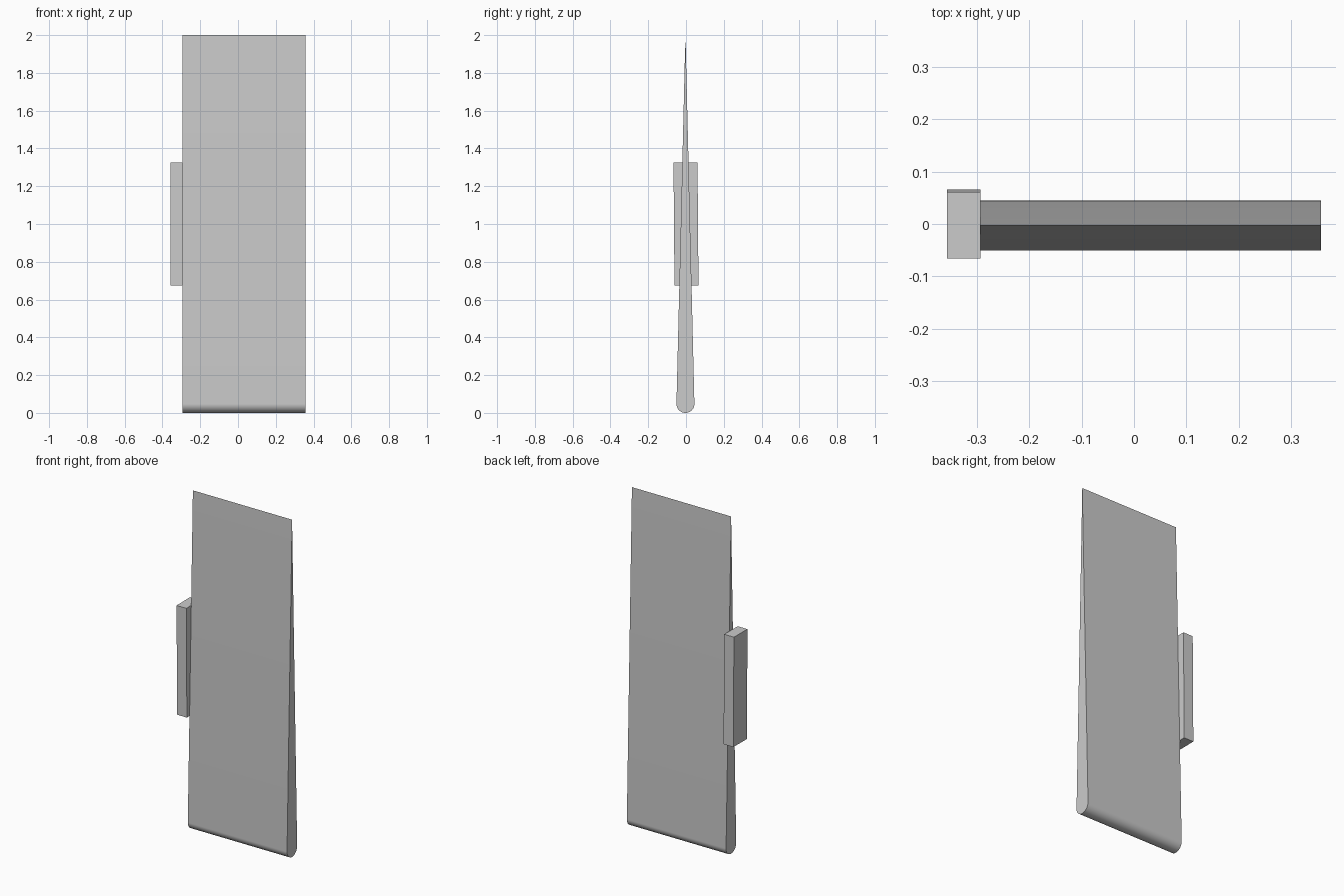
import bpy, bmesh, math
from mathutils import Matrix

cube = bpy.data.objects.get("Cube")
if cube:
    bpy.data.objects.remove(cube, do_unlink=True)

# Plain grey for every part
grey = bpy.data.materials.new("grey")
grey.use_nodes = True
colour = (0.6, 0.6, 0.6, 1)
grey.diffuse_color = colour
grey.node_tree.nodes["Principled BSDF"].inputs["Base Color"].default_value = colour


def add_object(name, bm):
    bmesh.ops.recalc_face_normals(bm, faces=bm.faces)
    mesh = bpy.data.meshes.new(name)
    bm.to_mesh(mesh)
    bm.free()
    mesh.materials.append(grey)
    obj = bpy.data.objects.new(name, mesh)
    bpy.context.collection.objects.link(obj)
    return obj


# Flap: a rounded lower edge tapering to a sharp upper edge
radius, centre_y, height = 0.0475, -0.003, 2.0
x_min, x_max = -0.294, 0.357
lean = math.asin(radius / (height - radius))
steps = 32
profile = [(centre_y, height)]
for i in range(steps + 1):
    a = lean + (-math.pi - 2 * lean) * i / steps
    profile.append((centre_y + radius * math.cos(a), radius + radius * math.sin(a)))

bm = bmesh.new()
end = bm.faces.new([bm.verts.new((x_min, y, z)) for y, z in profile])
side = bmesh.ops.extrude_face_region(bm, geom=[end], use_keep_orig=True)
moved = [g for g in side["geom"] if isinstance(g, bmesh.types.BMVert)]
bmesh.ops.translate(bm, verts=moved, vec=(x_max - x_min, 0, 0))
flap = add_object("tapered_flap", bm)

bpy.ops.object.select_all(action="DESELECT")
flap.select_set(True)
bpy.context.view_layer.objects.active = flap
bpy.ops.object.shade_smooth_by_angle(angle=math.radians(30))

# Side block: a slim, very slightly tilted box against the flap's right end
bm = bmesh.new()
bmesh.ops.create_cube(bm, size=1)
bmesh.ops.scale(bm, verts=bm.verts, vec=(0.064, 0.127, 0.65))
bmesh.ops.rotate(bm, verts=bm.verts, matrix=Matrix.Rotation(0.008, 3, "X"))
bmesh.ops.translate(bm, verts=bm.verts, vec=(-0.325, 0, 1.0))
add_object("side_block", bm)
